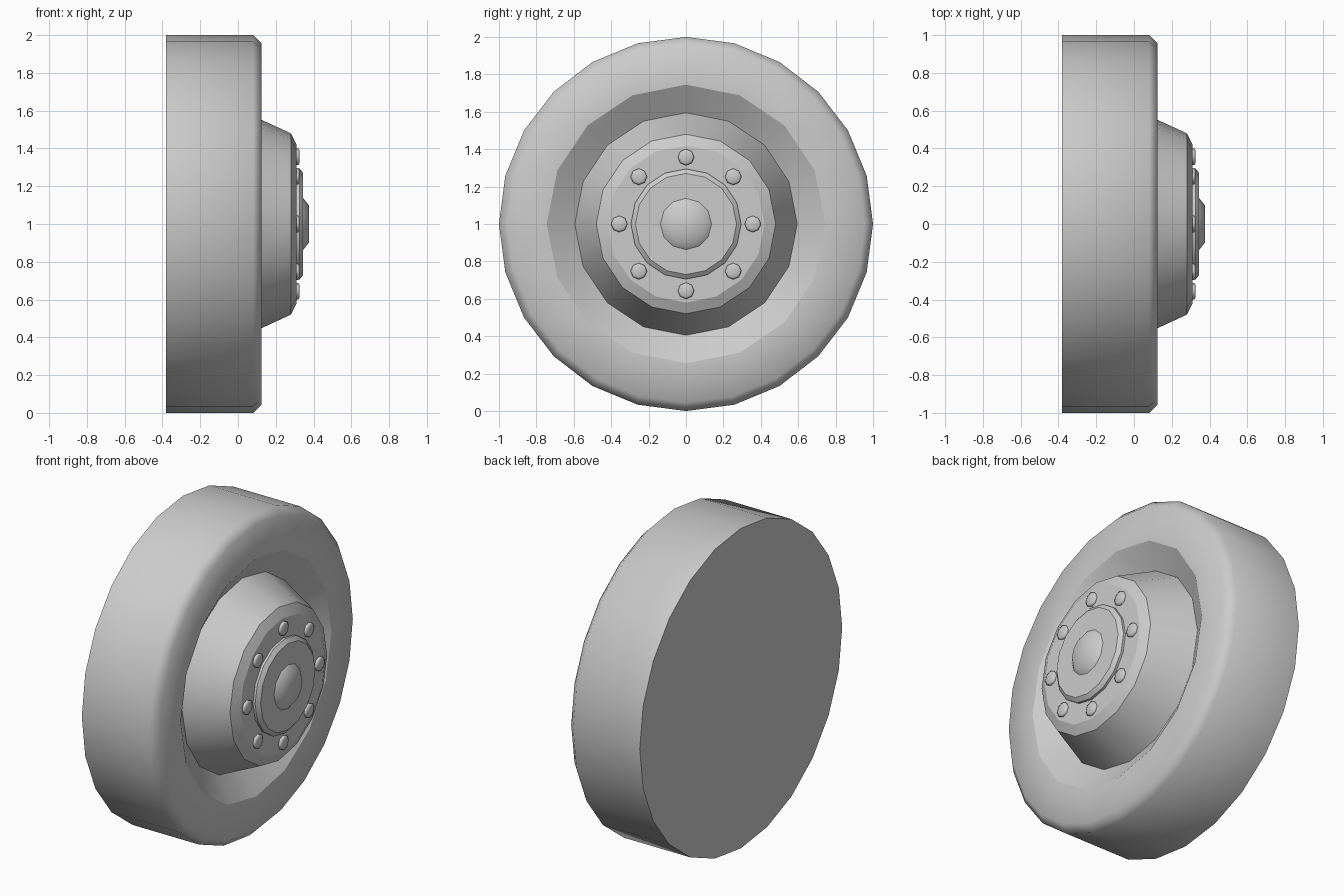
import bpy, bmesh
from math import sin, cos, pi, radians

cube = bpy.data.objects.get("Cube")
if cube:
    bpy.data.objects.remove(cube, do_unlink=True)

# Single plain grey
GREY = (0.6, 0.6, 0.6, 1)
grey = bpy.data.materials.new("plain_grey")
grey.use_nodes = True
grey.diffuse_color = GREY
grey.node_tree.nodes["Principled BSDF"].inputs["Base Color"].default_value = GREY


def add_ring(bm, x, r, sides, cy=0, cz=1):
    """Ring of vertices around the axle direction."""
    steps = [2 * pi * i / sides for i in range(sides)]
    return [bm.verts.new((x, cy + r * sin(a), cz + r * cos(a))) for a in steps]


def lathe(bm, profile, sides, cy=0, cz=1, cap_start=False, cap_end=False):
    """Revolve (x, radius) points into a shell; returns the last ring."""
    rings = [add_ring(bm, x, r, sides, cy, cz) for x, r in profile]
    for a, b in zip(rings, rings[1:]):
        for i in range(sides):
            j = (i + 1) % sides
            bm.faces.new((a[i], b[i], b[j], a[j]))
    if cap_start:
        bm.faces.new(rings[0])
    if cap_end:
        bm.faces.new(rings[-1])
    return rings[-1]


def finish(bm, name, angle):
    bmesh.ops.recalc_face_normals(bm, faces=bm.faces)
    mesh = bpy.data.meshes.new(name)
    bm.to_mesh(mesh)
    bm.free()
    mesh.materials.append(grey)
    obj = bpy.data.objects.new(name, mesh)
    bpy.context.collection.objects.link(obj)
    bpy.ops.object.select_all(action='DESELECT')
    obj.select_set(True)
    bpy.context.view_layer.objects.active = obj
    bpy.ops.object.shade_smooth_by_angle(angle=radians(angle))


def turned_part(name, profile, sides, angle, **caps):
    bm = bmesh.new()
    lathe(bm, profile, sides, **caps)
    finish(bm, name, angle)


# Tyre: closed back, bevelled shoulder, flat side wall with a coarser opening
bm = bmesh.new()
outer = lathe(bm, [(-0.38, 1), (0.08, 1), (0.125, 0.955)], 24, cap_start=True)
inner = add_ring(bm, 0.125, 0.745, 16)
loops = []
for ring in (outer, inner):
    for a, b in zip(ring, ring[1:] + ring[:1]):
        loops.append(bm.edges.get((a, b)) or bm.edges.new((a, b)))
bmesh.ops.triangle_fill(bm, edges=loops, use_beauty=True, normal=(1, 0, 0))
finish(bm, "tyre", 50)

# Sunken dish between the side wall and the hub
turned_part("rim_dish", [(0.03, 0.595), (0.125, 0.745)][::-1], 16, 30)

# Hub cone with bevelled flat end
turned_part("hub", [(0.03, 0.595), (0.28, 0.48), (0.31, 0.42)], 16, 25, cap_end=True)

# Stepped centre plate and cap
turned_part("centre_plate", [(0.31, 0.295), (0.325, 0.295), (0.345, 0.27)], 16, 30, cap_end=True)
turned_part("centre_cap", [(0.345, 0.137), (0.375, 0.1)], 12, 55, cap_end=True)

# Ring of wheel bolts
bm = bmesh.new()
for i in range(8):
    a = i * pi / 4
    lathe(bm, [(0.31, 0.044), (0.32, 0.044), (0.326, 0.032)], 8,
          cy=0.357 * sin(a), cz=1 + 0.357 * cos(a), cap_end=True)
finish(bm, "wheel_bolts", 65)
